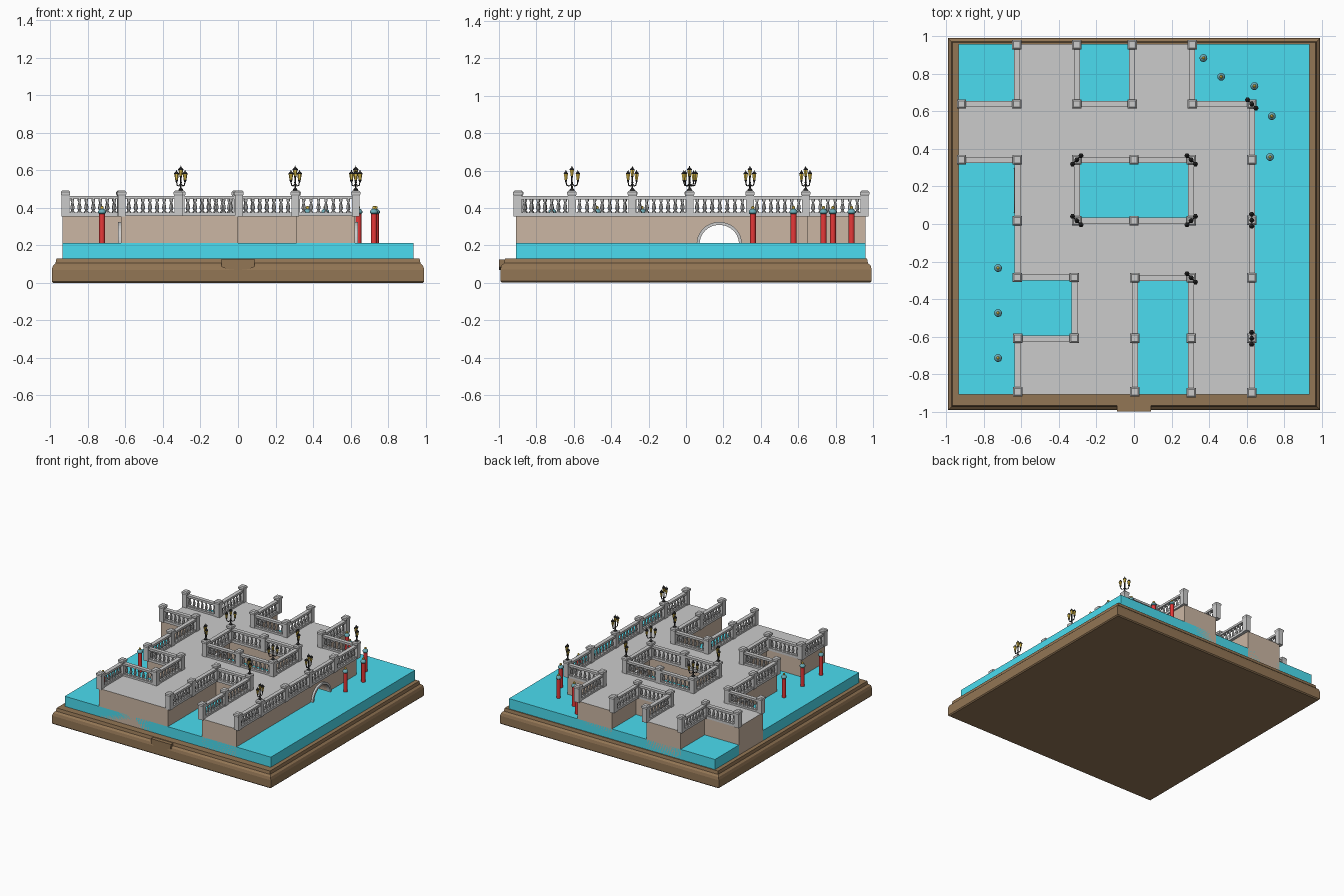
import bpy, bmesh, math
from mathutils import Vector, Matrix

if "Cube" in bpy.data.objects:
    bpy.data.objects.remove(bpy.data.objects["Cube"])


def mat(name, r, g, b):
    m = bpy.data.materials.new(name)
    m.diffuse_color = (r, g, b, 1)
    m.use_nodes = True
    m.node_tree.nodes["Principled BSDF"].inputs["Base Color"].default_value = m.diffuse_color
    return m


WALL = mat("wall_brown", .60, .47, .37)
PAVE = mat("paving_grey", .52, .52, .52)
WATER = mat("water_blue", .07, .72, .87)
WOOD = mat("dark_wood", .29, .18, .09)
RED = mat("pole_red", .8, .04, .04)
TEAL = mat("pole_teal", .15, .42, .48)
GOLD = mat("lamp_gold", .85, .6, .08)
BLACK = mat("lamp_black", .03, .03, .03)


def lathe(bm, pts, x=0, y=0, seg=8, mi=0, dz=0, turn=0):
    """Revolve (radius, z) points about a vertical axis and cap both ends."""
    rings = [[bm.verts.new((x + r * math.cos(turn + math.tau * i / seg),
                            y + r * math.sin(turn + math.tau * i / seg), z + dz))
              for i in range(seg)] for r, z in pts]
    faces = [bm.faces.new((a[i], a[(i + 1) % seg], b[(i + 1) % seg], b[i]))
             for a, b in zip(rings, rings[1:]) for i in range(seg)]
    faces += [bm.faces.new(rings[0][::-1]), bm.faces.new(rings[-1])]
    for f in faces:
        f.material_index = mi


def square(bm, pts, x=0, y=0):
    """Square-plan stack: (half width, z) points."""
    lathe(bm, [(h * math.sqrt(2), z) for h, z in pts], x, y, 4, 0, 0, math.pi / 4)


def box(bm, x0, x1, y0, y1, z0, z1):
    m = Matrix.Translation(((x0 + x1) / 2, (y0 + y1) / 2, (z0 + z1) / 2))
    bmesh.ops.create_cube(bm, size=1, matrix=m @ Matrix.Diagonal((x1 - x0, y1 - y0, z1 - z0, 1)))


def tube(bm, a, b, r):
    a, b = Vector(a), Vector(b)
    m = Matrix.Translation((a + b) / 2) @ (b - a).to_track_quat('Z', 'Y').to_matrix().to_4x4()
    bmesh.ops.create_cone(bm, cap_ends=True, segments=6, radius1=r, radius2=r,
                          depth=(b - a).length, matrix=m)


def prism(bm, pts, offset):
    """Extrude a planar outline by an offset vector."""
    f = bm.faces.new([bm.verts.new(p) for p in pts])
    g = bmesh.ops.extrude_face_region(bm, geom=[f], use_keep_orig=True)
    bmesh.ops.translate(bm, vec=offset, verts=[v for v in g["geom"] if isinstance(v, bmesh.types.BMVert)])


def finish(bm, name, mats=(), smooth=False):
    bmesh.ops.recalc_face_normals(bm, faces=bm.faces[:])
    me = bpy.data.meshes.new(name)
    bm.to_mesh(me)
    bm.free()
    ob = bpy.data.objects.new(name, me)
    bpy.context.collection.objects.link(ob)
    for m in mats:
        me.materials.append(m)
    bpy.ops.object.select_all(action='DESELECT')
    ob.select_set(True)
    bpy.context.view_layer.objects.active = ob
    if smooth:
        bpy.ops.object.shade_smooth_by_angle(angle=math.radians(40))
    return ob


# wooden plinth with moulded edge and front plate
bm = bmesh.new()
square(bm, [(.985, 0), (.993, .008), (.993, .07), (.987, .092), (.973, .105), (.968, .13)])
finish(bm, "plinth", [WOOD])
bm = bmesh.new()
plate = [(-.09, .125), (-.088, .085), (-.06, .074), (0, .068), (.06, .074), (.088, .085), (.09, .125)]
prism(bm, [(x, -.999, z) for x, z in plate], (0, .05, 0))
finish(bm, "front_plate", [WOOD])

# canal water
bm = bmesh.new()
box(bm, -.935, .935, -.91, .96, .125, .213)
finish(bm, "canal_water", [WATER])

# quay: land cells of a 6 x 6 grid, listed from front row to back row
ROWS = [".##.#.", "..#.#.", ".####.", ".#..#.", "#####.", ".#.#.."]
STEP = 1.87 / 6
bm = bmesh.new()
grid = {}
for j, row in enumerate(ROWS):
    for i, c in enumerate(row):
        if c == "#":
            k = [(i, j), (i + 1, j), (i + 1, j + 1), (i, j + 1)]
            for p in k:
                if p not in grid:
                    grid[p] = bm.verts.new((-.935 + p[0] * STEP, -.91 + p[1] * STEP, .13))
            bm.faces.new([grid[p] for p in k])
g = bmesh.ops.extrude_face_region(bm, geom=bm.faces[:], use_keep_orig=True)
bmesh.ops.translate(bm, vec=(0, 0, .23), verts=[v for v in g["geom"] if isinstance(v, bmesh.types.BMVert)])
for f in bm.faces:
    f.material_index = int(f.calc_center_median().z > .35)
quay = finish(bm, "quay", [WALL, PAVE])

# arched tunnels through the quay, joining the pool to both canals
AY, AZ = .178, .208


def arc(ry, rz, x, n=20):
    return [(x, AY + ry * math.cos(math.pi * i / n), AZ + rz * math.sin(math.pi * i / n)) for i in range(n + 1)]


bm = bmesh.new()
prism(bm, arc(.106, .102, -.75), (1.5, 0, 0))
cutter = finish(bm, "tunnel_cutter", [WALL])
cutter.hide_render = True
mod = quay.modifiers.new("tunnel", 'BOOLEAN')
mod.operation, mod.object, mod.solver = 'DIFFERENCE', cutter, 'EXACT'
bpy.context.view_layer.objects.active = quay
bpy.ops.object.modifier_apply(modifier="tunnel")
bpy.data.objects.remove(cutter)

# stone arch rims on each tunnel mouth
bm = bmesh.new()
for x in (-.64, -.325, .295, .61):
    prism(bm, arc(.121, .117, x) + arc(.105, .101, x)[::-1], (.03, 0, 0))
finish(bm, "arch_rims")

# balustrade runs, each a chain of post positions
RUNS = [
    [(-.92, .64), (-.625, .64), (-.625, .955)],
    [(-.305, .955), (-.305, .64), (-.01, .64), (-.01, .955)],
    [(.31, .955), (.31, .64), (.628, .64), (.628, .342), (.628, .02), (.628, -.287), (.628, -.61), (.628, -.9)],
    [(.305, -.9), (.305, -.61), (.305, -.287), (.005, -.287), (.005, -.61), (.005, -.895)],
    [(-.62, -.895), (-.62, -.61), (-.318, -.61), (-.318, -.285), (-.622, -.285), (-.622, .018),
     (-.622, .342), (-.92, .342)],
    [(-.305, .342), (0, .342), (.305, .342), (.305, .018), (0, .018), (-.305, .018), (-.305, .342)],
]
posts, rails, bals = bmesh.new(), bmesh.new(), bmesh.new()
BAL = [(.011, .374), (.011, .38), (.006, .385), (.011, .398), (.0095, .41), (.005, .43), (.009, .437), (.009, .448)]
for x, y in {p for run in RUNS for p in run}:
    square(posts, [(.021, .355), (.021, .465), (.025, .472), (.025, .484), (.017, .492)], x, y)
for run in RUNS:
    for (ax, ay), (bx, by) in zip(run, run[1:]):
        wx, wy = (0, .016) if ay == by else (.016, 0)
        for z0, z1 in ((.355, .375), (.446, .463)):
            box(rails, min(ax, bx) - wx, max(ax, bx) + wx, min(ay, by) - wy, max(ay, by) + wy, z0, z1)
        for i in range(1, 8):
            t = i / 8
            lathe(bals, BAL, ax + (bx - ax) * t, ay + (by - ay) * t)
finish(posts, "balustrade_posts")
finish(rails, "balustrade_rails")
finish(bals, "balusters", smooth=True)

# three-headed street lamps: position and arm angle
LAMPS = [(-.305, .342, 45), (.305, .342, -45), (.305, .018, 45), (-.305, .018, -45),
         (.305, -.287, -45), (.628, .64, -45), (.628, .02, 90), (.628, -.61, 90)]


def lantern(bm, x, y, dz):
    lathe(bm, [(.003, .536), (.007, .545), (.007, .549)], x, y, 6, 0, dz)
    lathe(bm, [(.007, .549), (.0125, .58)], x, y, 6, 1, dz)
    lathe(bm, [(.014, .58), (.014, .584), (.007, .592), (.003, .595), (.001, .603)], x, y, 6, 0, dz)


for n, (x, y, deg) in enumerate(LAMPS):
    bm = bmesh.new()
    lathe(bm, [(.013, .49), (.013, .497), (.005, .506), (.004, .53), (.006, .535), (.004, .54), (.004, .562)], x, y)
    c, s = math.cos(math.radians(deg)), math.sin(math.radians(deg))
    lantern(bm, x, y, .022)
    for side in (-1, 1):
        path = [(0, .53), (.014, .517), (.027, .521), (.032, .54)]
        path = [(x + side * c * d, y + side * s * d, z) for d, z in path]
        for a, b in zip(path, path[1:]):
            tube(bm, a, b, .003)
        lantern(bm, path[-1][0], path[-1][1], 0)
    finish(bm, f"street_lamp_{n + 1}", [BLACK, GOLD])

# mooring poles
POLES = [(.37, .885), (.465, .785), (.642, .735), (.735, .575), (.725, .357),
         (-.725, -.235), (-.725, -.475), (-.725, -.715)]
for n, (x, y) in enumerate(POLES):
    bm = bmesh.new()
    lathe(bm, [(.016, .2), (.016, .375)], x, y, 12, 0)
    lathe(bm, [(.016, .368), (.021, .373), (.021, .382), (.014, .392), (.008, .395)], x, y, 12, 1)
    lathe(bm, [(.005, .392), (.009, .4), (.008, .406), (.002, .411)], x, y, 12, 2)
    finish(bm, f"mooring_pole_{n + 1}", [RED, TEAL, GOLD], smooth=True)
